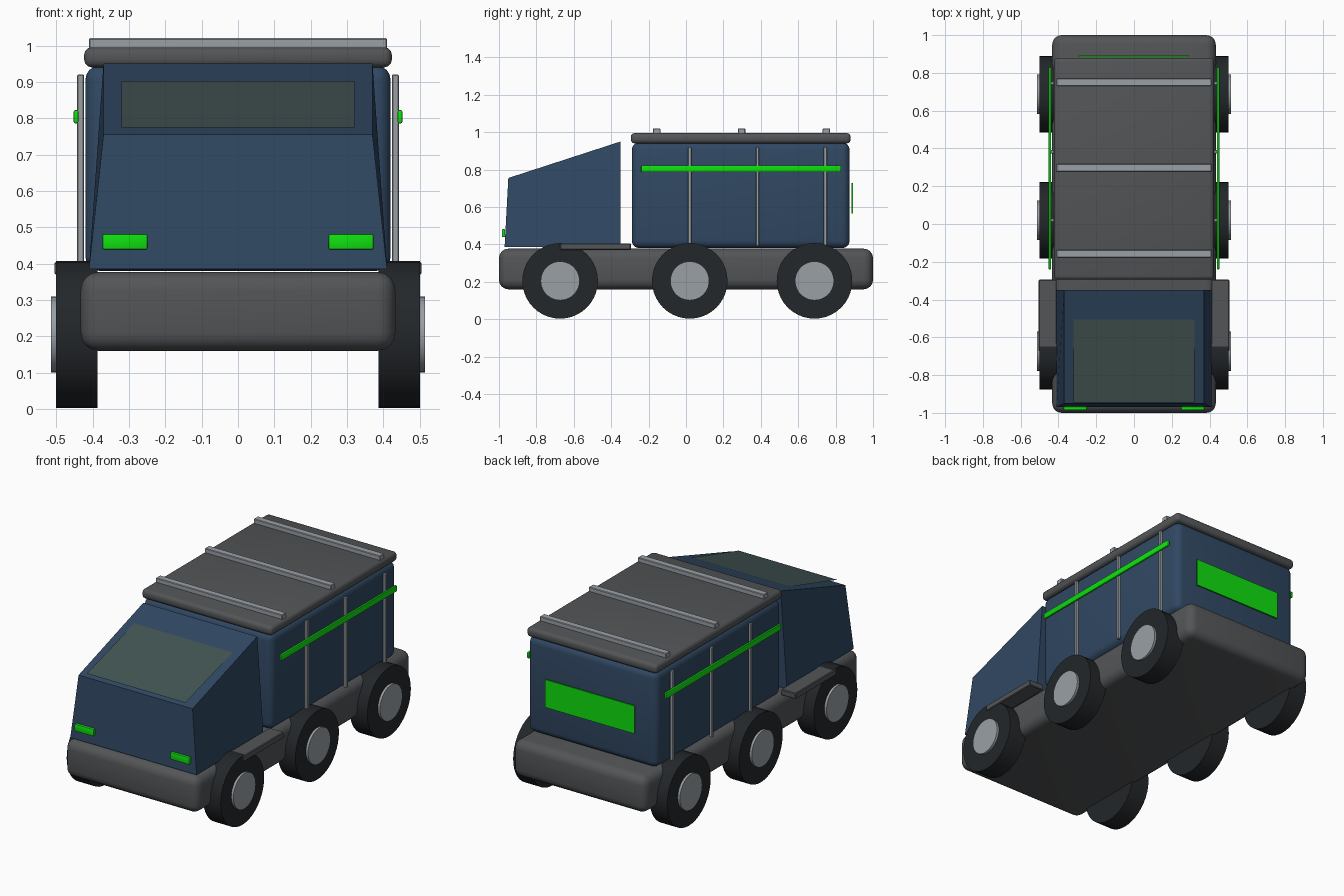
import bpy, bmesh, math
from mathutils import Matrix

if "Cube" in bpy.data.objects:
    bpy.data.objects.remove(bpy.data.objects["Cube"])


def material(name, rgb):
    m = bpy.data.materials.new(name)
    m.diffuse_color = (*rgb, 1)
    m.use_nodes = True
    m.node_tree.nodes["Principled BSDF"].inputs["Base Color"].default_value = m.diffuse_color
    return m


NAVY = material("navy paint", (0.03, 0.065, 0.125))
DARK = material("dark grey", (0.085, 0.09, 0.095))
RUBBER = material("rubber", (0.017, 0.02, 0.023))
STEEL = material("steel", (0.32, 0.35, 0.38))
GLASS = material("glass", (0.055, 0.09, 0.085))
GREEN = material("green light", (0.005, 0.75, 0.005))


def finish(name, bm, mat, bevel=0, segments=3):
    bmesh.ops.recalc_face_normals(bm, faces=bm.faces)
    if bevel:
        bmesh.ops.bevel(bm, geom=bm.edges[:], offset=bevel, segments=segments,
                        profile=0.5, affect='EDGES')
    mesh = bpy.data.meshes.new(name)
    bm.to_mesh(mesh)
    bm.free()
    mesh.materials.append(mat)
    ob = bpy.data.objects.new(name, mesh)
    bpy.context.collection.objects.link(ob)
    bpy.context.view_layer.objects.active = ob
    for other in bpy.context.selected_objects:
        other.select_set(False)
    ob.select_set(True)
    bpy.ops.object.shade_smooth_by_angle(angle=math.radians(35))
    return ob


def box(name, x, y, z, mat, bevel=0, segments=3):
    """Box from (min, max) ranges on each axis."""
    bm = bmesh.new()
    bmesh.ops.create_cube(bm, size=1)
    for v in bm.verts:
        v.co = [(r[0] + r[1]) / 2 + c * (r[1] - r[0]) for r, c in zip((x, y, z), v.co)]
    return finish(name, bm, mat, bevel, segments)


def side_box(name, x, y, z, mat, bevel=0, segments=2):
    """The same box on the right and mirrored on the left."""
    box(name + "_right", x, y, z, mat, bevel, segments)
    box(name + "_left", (-x[1], -x[0]), y, z, mat, bevel, segments)


def disc(name, x, y, z, r, depth, mat, bevel=0):
    bm = bmesh.new()
    bmesh.ops.create_cone(bm, cap_ends=True, segments=40, radius1=r, radius2=r, depth=depth,
                          matrix=Matrix.Translation((x, y, z)) @ Matrix.Rotation(math.pi / 2, 4, 'Y'))
    finish(name, bm, mat)


# Chassis
box("chassis", (-0.433, 0.433), (-1, 1), (0.16, 0.377), DARK, 0.05, 4)

# Cargo body and roof slab
box("cargo_body", (-0.42, 0.42), (-0.29, 0.875), (0.38, 0.945), NAVY, 0.04, 4)
box("roof", (-0.423, 0.423), (-0.295, 0.88), (0.94, 0.995), DARK, 0.02, 3)

# Cab: wedge profile (y, z, half width), narrower at the top
profile = [(-0.97, 0.385, 0.41), (-0.95, 0.755, 0.37), (-0.35, 0.95, 0.37), (-0.35, 0.385, 0.41)]
bm = bmesh.new()
left = [bm.verts.new((-w, y, z)) for y, z, w in profile]
right = [bm.verts.new((w, y, z)) for y, z, w in profile]
bm.faces.new(left)
bm.faces.new(right[::-1])
for i in range(4):
    j = (i + 1) % 4
    bm.faces.new((left[i], right[i], right[j], left[j]))
finish("cab", bm, NAVY)

# Windshield panel, a thin sheet lying on the cab slope
bm = bmesh.new()
bm.faces.new([bm.verts.new(p) for p in ((-0.32, -0.945, 0.775), (0.32, -0.945, 0.775),
                                        (0.32, -0.505, 0.902), (-0.32, -0.505, 0.902))])
finish("windshield", bm, GLASS)

# Wheels with hubs
for i, y in enumerate((-0.673, 0.02, 0.687)):
    for side, s in (("right", 1), ("left", -1)):
        disc(f"tire_{side}_{i + 1}", s * 0.443, y, 0.205, 0.202, 0.114, RUBBER)
        disc(f"hub_{side}_{i + 1}", s * 0.465, y, 0.205, 0.104, 0.098, STEEL)

# Cab steps
side_box("step", (0.41, 0.505), (-0.673, -0.295), (0.37, 0.405), DARK, 0.004, 1)

# Vertical ribs and green side stripes
for i, y in enumerate((0.02, 0.382, 0.745)):
    side_box(f"rib_{i + 1}", (0.423, 0.443), (y - 0.009, y + 0.009), (0.39, 0.92), STEEL, 0.003, 1)
side_box("side_stripe", (0.439, 0.452), (-0.24, 0.83), (0.786, 0.822), GREEN, 0.004)

# Roof bars
for i, y in enumerate((-0.157, 0.297, 0.75)):
    box(f"roof_bar_{i + 1}", (-0.41, 0.41), (y - 0.02, y + 0.02), (0.99, 1.02), STEEL, 0.003, 1)

# Headlights and rear light panel
side_box("headlight", (0.249, 0.373), (-0.985, -0.967), (0.439, 0.481), GREEN, 0.004)
box("rear_light", (-0.29, 0.29), (0.885, 0.893), (0.565, 0.728), GREEN)
